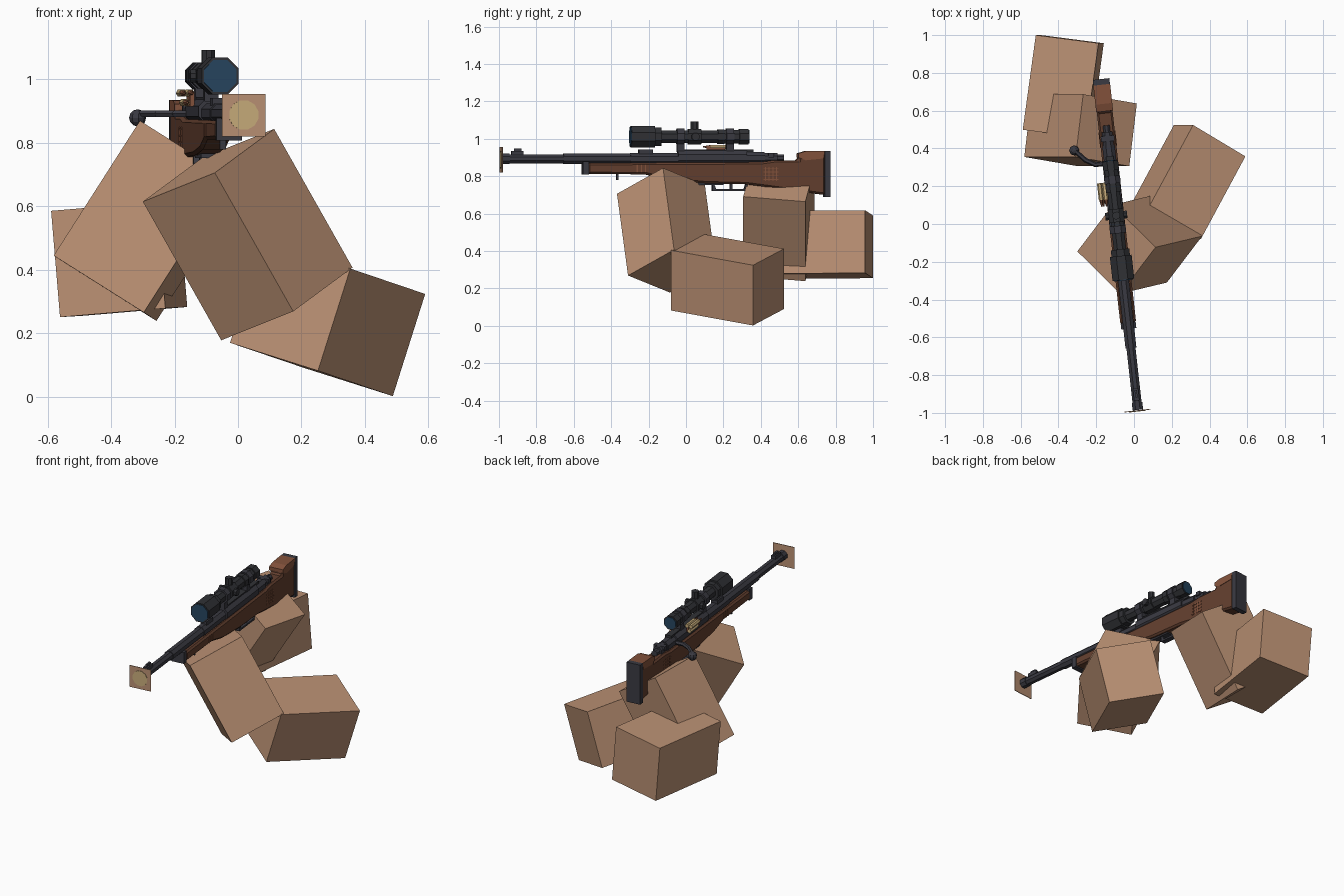
import bpy, bmesh, math
from mathutils import Matrix, Vector

cube = bpy.data.objects.get("Cube")
if cube:
    bpy.data.objects.remove(cube, do_unlink=True)


def material(name, rgb):
    m = bpy.data.materials.new(name)
    m.use_nodes = True
    m.diffuse_color = (*rgb, 1)
    m.node_tree.nodes["Principled BSDF"].inputs["Base Color"].default_value = (*rgb, 1)
    return m


SKIN = material("skin tan", (0.5, 0.285, 0.175))
STEEL = material("gunmetal", (0.042, 0.042, 0.054))
BLACK = material("scope black", (0.03, 0.031, 0.036))
WOOD = material("walnut", (0.125, 0.05, 0.028))
REDWOOD = material("red walnut", (0.23, 0.085, 0.045))
BRASS = material("brass", (0.58, 0.42, 0.2))
LENS = material("lens blue", (0.02, 0.06, 0.115))

# Rifle frame: turned slightly about the vertical axis
RIFLE = Matrix.Translation((-0.089, 0, 0)) @ Matrix.Rotation(math.radians(6.35), 4, 'Z')
ALONG = Matrix.Rotation(math.pi / 2, 4, 'X')
ACROSS = Matrix.Rotation(math.pi / 2, 4, 'Y')


def finish(name, bm, mat, matrix=RIFLE):
    bmesh.ops.transform(bm, matrix=matrix, verts=bm.verts)
    bmesh.ops.recalc_face_normals(bm, faces=bm.faces)
    me = bpy.data.meshes.new(name)
    bm.to_mesh(me)
    bm.free()
    me.materials.append(mat)
    ob = bpy.data.objects.new(name, me)
    bpy.context.collection.objects.link(ob)
    return ob


def box(name, x, y, z, mat):
    """Box from (low, high) pairs on each axis, in the rifle frame."""
    bm = bmesh.new()
    size = [b - a for a, b in (x, y, z)]
    mid = [(a + b) / 2 for a, b in (x, y, z)]
    bmesh.ops.create_cube(bm, size=1, matrix=Matrix.Translation(mid) @ Matrix.Diagonal((*size, 1)))
    return finish(name, bm, mat)


def rod(name, centre, length, r, mat, turn=ALONG, sides=8, r2=None):
    """Faceted cylinder with a flat side up; r is its half-width across flats."""
    bm = bmesh.new()
    k = 1 / math.cos(math.pi / sides)
    bmesh.ops.create_cone(bm, cap_ends=True, segments=sides, radius1=r * k,
                          radius2=(r if r2 is None else r2) * k, depth=length,
                          matrix=Matrix.Translation(centre) @ turn @ Matrix.Rotation(math.pi / sides, 4, 'Z'))
    return finish(name, bm, mat)


def rods(name, z, pieces, mat):
    for i, (y0, y1, r) in enumerate(pieces):
        rod(f"{name}_{i + 1}", (0, (y0 + y1) / 2, z), y1 - y0, r, mat)


def extrude(name, points, half, mat, bevel=0):
    """Side outline in (y, z), given thickness across x."""
    bm = bmesh.new()
    face = bm.faces.new([bm.verts.new((-half, y, z)) for y, z in points])
    new = bmesh.ops.extrude_face_region(bm, geom=[face])["geom"]
    bmesh.ops.translate(bm, vec=(2 * half, 0, 0), verts=[v for v in new if isinstance(v, bmesh.types.BMVert)])
    ob = finish(name, bm, mat)
    if bevel:
        mod = ob.modifiers.new("Chamfer", 'BEVEL')
        mod.width = bevel
        mod.segments = 1
    return ob


def arm(name, corner, a, b, c):
    """Block spanned by three edges leaving one corner."""
    bm = bmesh.new()
    a, b, c = Vector(a), Vector(b), Vector(c)
    m = Matrix((a, b, c)).transposed().to_4x4()
    m.translation = Vector(corner) + (a + b + c) / 2
    bmesh.ops.create_cube(bm, size=1)
    finish(name, bm, SKIN, m)


# Arms: four blocks
arm("left_forearm", (-0.073, -0.369, 0.706), (0.247, 0.059, -0.437), (0.187, 0.246, 0.138), (-0.227, 0.224, -0.091))
arm("left_upper_arm", (0.354, -0.08, 0.404), (0.236, 0.438, -0.08), (-0.102, 0, -0.322), (-0.277, 0.166, 0.088))
arm("right_forearm", (-0.309, 0.355, 0.87), (-0.272, 0, -0.425), (0.284, -0.049, -0.179), (0.04, 0.332, -0.027))
arm("right_upper_arm", (-0.52, 1.0, 0.59), (-0.069, -0.501, -0.004), (0.332, -0.043, 0.028), (0.028, 0, -0.335))

# Muzzle plate with its pale disc
box("muzzle_plate", (-0.072, 0.066), (-0.996, -0.992), (0.821, 0.955), SKIN)
rod("muzzle_disc", (-0.003, -0.9975, 0.888), 0.003, 0.046, BRASS, sides=12)

# Barrel and front sight
rods("barrel", 0.893, [(-0.99, -0.95, 0.028), (-0.95, -0.66, 0.024), (-0.66, -0.3, 0.029), (-0.3, -0.03, 0.032)], STEEL)
box("front_sight_base", (-0.014, 0.014), (-0.94, -0.875), (0.91, 0.934), STEEL)
box("front_sight_blade", (-0.006, 0.006), (-0.925, -0.885), (0.93, 0.947), STEEL)
box("rear_sight", (-0.02, 0.02), (-0.255, -0.18), (0.918, 0.942), STEEL)

# Receiver and bolt
rod("receiver", (0, 0.14, 0.9), 0.37, 0.04, STEEL)
rods("bolt_shroud", 0.897, [(0.32, 0.42, 0.033), (0.42, 0.49, 0.028), (0.49, 0.525, 0.018)], STEEL)
box("receiver_rail", (-0.02, 0.02), (-0.04, 0.36), (0.93, 0.944), BLACK)
box("safety_catch", (-0.036, 0.036), (0.44, 0.47), (0.9, 0.925), STEEL)

# Bent bolt handle and knob
path = [(-0.02, 0.325), (-0.08, 0.325), (-0.13, 0.355), (-0.18, 0.41)]
for i, ((x0, y0), (x1, y1)) in enumerate(zip(path, path[1:])):
    d = Vector((x1 - x0, y1 - y0, 0))
    rod(f"bolt_handle_{i + 1}", ((x0 + x1) / 2, (y0 + y1) / 2, 0.892), d.length + 0.008, 0.011, STEEL,
        turn=d.to_track_quat('Z', 'Y').to_matrix().to_4x4(), sides=6)
bm = bmesh.new()
bmesh.ops.create_uvsphere(bm, u_segments=8, v_segments=6, radius=0.027,
                          matrix=Matrix.Translation((-0.183, 0.412, 0.879)))
finish("bolt_knob", bm, STEEL)

# Stock
extrude("stock", [(-0.53, 0.87), (0.4, 0.875), (0.47, 0.885), (0.6, 0.885), (0.6, 0.915), (0.745, 0.925),
                  (0.745, 0.7), (0.41, 0.745), (0.32, 0.757), (0.1, 0.762), (-0.1, 0.78), (-0.22, 0.81),
                  (-0.53, 0.812)], 0.042, WOOD, 0.01)
box("forend_cap", (-0.04, 0.04), (-0.558, -0.525), (0.808, 0.878), STEEL)
box("butt_plate", (-0.044, 0.044), (0.742, 0.772), (0.69, 0.936), STEEL)
extrude("cheek_rest", [(0.6, 0.9), (0.6, 0.922), (0.64, 0.934), (0.742, 0.936), (0.735, 0.895), (0.64, 0.885)],
        0.045, REDWOOD)

# Checkering strips on both sides of the stock
for side in (-1, 1):
    x = (side * 0.042 - 0.003, side * 0.042 + 0.003)
    for i in range(4):
        y = 0.42 + i * 0.02
        box("grip_checkering_upright", x, (y, y + 0.005), (0.775, 0.85), REDWOOD)
        z = 0.78 + i * 0.02
        box("grip_checkering_bar", x, (0.412, 0.492), (z, z + 0.005), REDWOOD)
    for i in range(3):
        y = -0.27 + i * 0.022
        box("forend_checkering", x, (y, y + 0.006), (0.82, 0.862), REDWOOD)

# Trigger, guard, floor plate and sling swivels
extrude("trigger_guard", [(0.14, 0.76), (0.14, 0.72), (0.33, 0.72), (0.33, 0.76), (0.32, 0.76), (0.31, 0.731),
                          (0.16, 0.731), (0.15, 0.76)], 0.016, STEEL)
box("trigger", (-0.007, 0.007), (0.235, 0.25), (0.73, 0.765), STEEL)
box("floor_plate", (-0.024, 0.024), (0.03, 0.2), (0.752, 0.766), STEEL)
for y, z in ((-0.37, 0.78), (0.64, 0.69)):
    box("sling_swivel", (-0.01, 0.01), (y - 0.006, y + 0.006), (z, z + 0.04), STEEL)

# Scope
Z = 1.011
rods("scope_body", Z, [(-0.297, -0.17, 0.058), (-0.17, -0.135, 0.049), (-0.135, 0.17, 0.033), (0.17, 0.205, 0.04),
                       (0.205, 0.285, 0.036), (0.285, 0.335, 0.042)], BLACK)
rod("objective_lens", (0, -0.298, Z), 0.006, 0.051, LENS)
rod("eyepiece_lens", (0, 0.336, Z), 0.006, 0.035, LENS)
rod("scope_saddle", (0, 0.045, Z), 0.07, 0.041, BLACK)
rod("elevation_turret", (0, 0.045, 1.065), 0.056, 0.02, BLACK, turn=Matrix.Identity(4))
rod("windage_turrets", (0, 0.045, Z), 0.116, 0.02, BLACK, turn=ACROSS)
for y in (-0.03, 0.235):
    rod("mount_ring", (0, y, Z), 0.04, 0.043, STEEL)
    box("mount_foot", (-0.022, 0.022), (y - 0.02, y + 0.02), (0.93, 0.98), STEEL)

# Spare cartridges held beside the receiver
box("cartridge_holder", (-0.05, -0.036), (0.115, 0.215), (0.915, 0.96), REDWOOD)
for x, z in ((-0.06, 0.927), (-0.07, 0.957), (-0.045, 0.957)):
    rod("cartridge_case", (x, 0.18, z), 0.09, 0.011, BRASS, sides=6)
    rod("cartridge_tip", (x, 0.117, z), 0.036, 0.009, REDWOOD, sides=6, r2=0.003)
